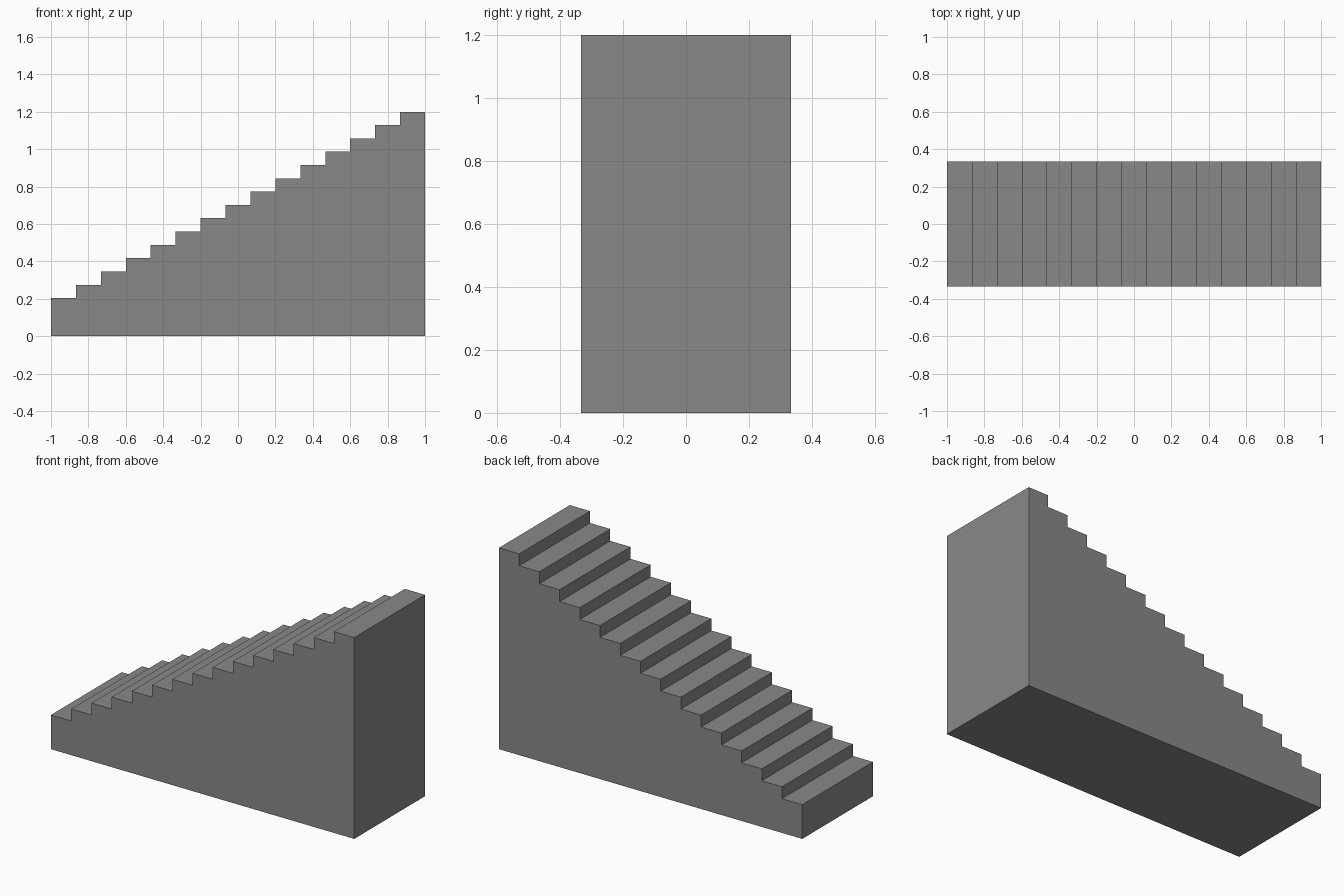
import bpy, bmesh

if "Cube" in bpy.data.objects:
    bpy.data.objects.remove(bpy.data.objects["Cube"])

STEPS = 15
LENGTH, WIDTH = 2.0, 0.667
LOW, HIGH = 0.204, 1.2
tread = LENGTH / STEPS
rise = (HIGH - LOW) / (STEPS - 1)

# stepped side profile in the x-z plane
profile = [(LENGTH / 2, 0), (-LENGTH / 2, 0)]
for i in range(STEPS):
    x, z = -LENGTH / 2 + i * tread, LOW + i * rise
    profile += [(x, z), (x + tread, z)]

# solid staircase: extrude the profile across its width
bm = bmesh.new()
side = bm.faces.new([bm.verts.new((x, -WIDTH / 2, z)) for x, z in profile])
ext = bmesh.ops.extrude_face_region(bm, geom=[side], use_keep_orig=True)
verts = [g for g in ext["geom"] if isinstance(g, bmesh.types.BMVert)]
bmesh.ops.translate(bm, verts=verts, vec=(0, WIDTH, 0))
bmesh.ops.recalc_face_normals(bm, faces=bm.faces)

mesh = bpy.data.meshes.new("staircase")
bm.to_mesh(mesh)
bm.free()

# dark grey finish
grey = bpy.data.materials.new("dark_grey")
grey.diffuse_color = (0.25, 0.25, 0.25, 1)
grey.use_nodes = True
grey.node_tree.nodes["Principled BSDF"].inputs["Base Color"].default_value = grey.diffuse_color
mesh.materials.append(grey)
bpy.context.collection.objects.link(bpy.data.objects.new("staircase", mesh))
